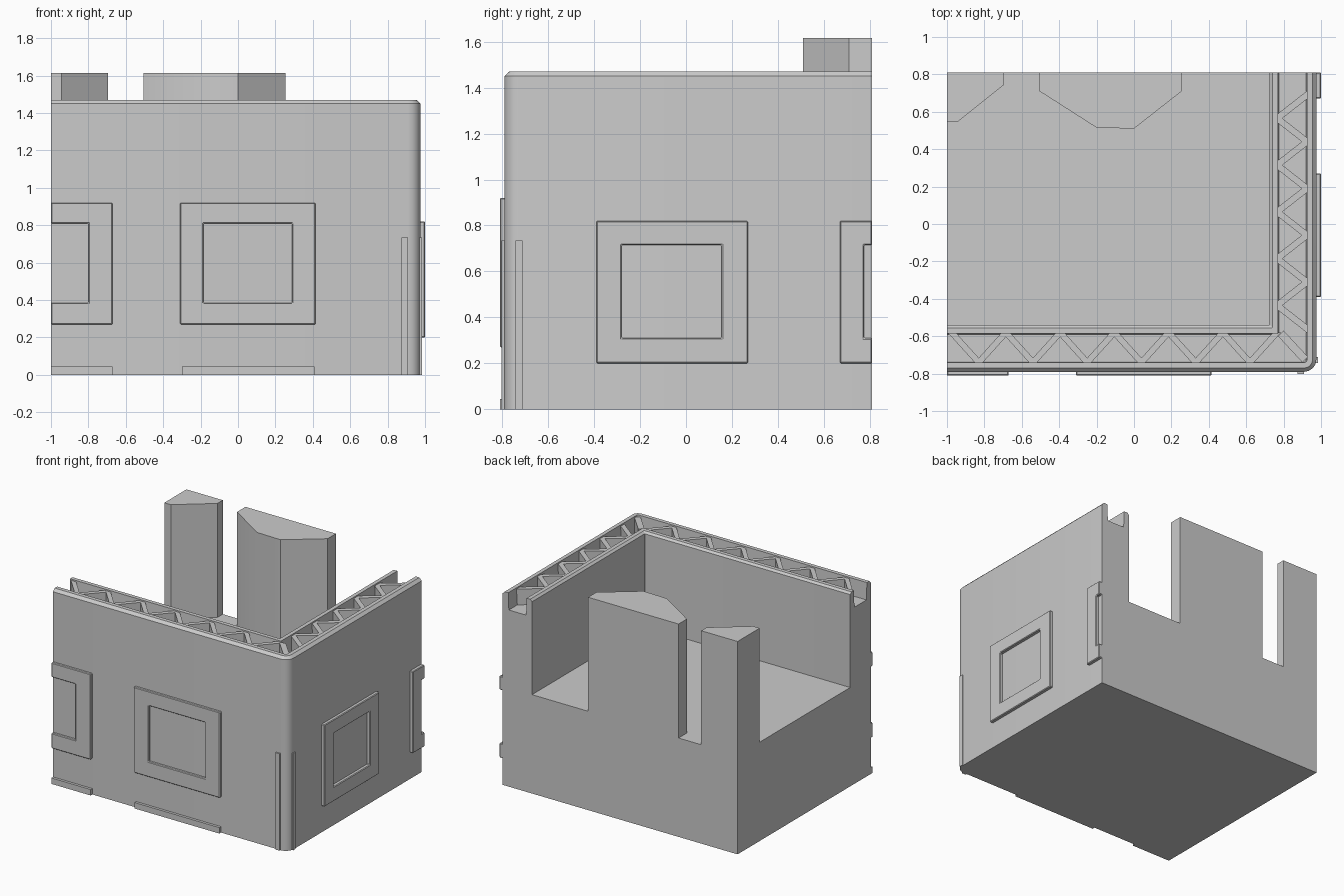
import bpy, bmesh, math

cube = bpy.data.objects.get("Cube")
if cube:
    bpy.data.objects.remove(cube, do_unlink=True)

grey = bpy.data.materials.new("plain grey")
grey.use_nodes = True
colour = (0.6, 0.6, 0.6, 1)
grey.diffuse_color = colour
grey.node_tree.nodes["Principled BSDF"].inputs["Base Color"].default_value = colour

LEFT, BACK = -1.0, 0.81          # flat cut sides
FRONT, RIGHT = -0.79, 0.975      # outer wall faces
FLOOR, RIM, CHANNEL = 0.75, 1.47, 1.34


def finish(name, bm, bevel=0, smooth=False):
    bmesh.ops.recalc_face_normals(bm, faces=bm.faces)
    mesh = bpy.data.meshes.new(name)
    bm.to_mesh(mesh)
    bm.free()
    mesh.materials.append(grey)
    obj = bpy.data.objects.new(name, mesh)
    bpy.context.collection.objects.link(obj)
    if bevel:
        mod = obj.modifiers.new("soft edge", "BEVEL")
        mod.width, mod.segments = bevel, 1
    if smooth:
        bpy.ops.object.select_all(action="DESELECT")
        obj.select_set(True)
        bpy.context.view_layer.objects.active = obj
        bpy.ops.object.shade_smooth_by_angle(angle=math.radians(35))
    return obj


def extrude(bm, vector):
    result = bmesh.ops.extrude_face_region(bm, geom=bm.faces[:], use_keep_orig=True)
    moved = [v for v in result["geom"] if isinstance(v, bmesh.types.BMVert)]
    bmesh.ops.translate(bm, verts=moved, vec=vector)


def prism(name, outline, low, high, smooth=False):
    bm = bmesh.new()
    bm.faces.new([bm.verts.new((x, y, low)) for x, y in outline])
    extrude(bm, (0, 0, high - low))
    return finish(name, bm, smooth=smooth)


# Building corner: wall section swept round the corner, closed by floor and cut faces
def wall_path(inset):
    r = max(0.065 - inset, 0.004)
    x, y = RIGHT - inset - r, FRONT + inset + r
    arc = [(x + r * math.sin(a), y - r * math.cos(a))
           for a in (math.pi / 8 * i for i in range(5))]
    return [(LEFT, FRONT + inset)] + arc + [(RIGHT - inset, BACK)]


section = [(0, 0), (0, RIM - 0.02), (0.02, RIM), (0.05, RIM), (0.055, CHANNEL),
           (0.2, CHANNEL), (0.205, RIM), (0.235, RIM), (0.25, RIM - 0.015), (0.25, FLOOR)]
bm = bmesh.new()
rows = [[bm.verts.new((x, y, z)) for x, y in wall_path(d)] for d, z in section]
for a, b in zip(rows, rows[1:]):
    for i in range(len(a) - 1):
        bm.faces.new((a[i], a[i + 1], b[i + 1], b[i]))
base = bm.verts.new((LEFT, BACK, 0))
inner = bm.verts.new((LEFT, BACK, FLOOR))
bm.faces.new(rows[0] + [base])
bm.faces.new(rows[-1] + [inner])
for end in (0, -1):
    bm.faces.new([row[end] for row in rows] + [inner, base])
finish("building_corner", bm, smooth=True)


# Zigzag ribs in the channel on top of the walls
def zigzag(name, points, along):
    bm = bmesh.new()
    w = 0.022
    du, dv = (w, 0) if along == "x" else (0, w)
    pairs = [(bm.verts.new((x - du, y - dv, CHANNEL - 0.01)),
              bm.verts.new((x + du, y + dv, CHANNEL - 0.01))) for x, y in points]
    for (a, b), (c, d) in zip(pairs, pairs[1:]):
        bm.faces.new((a, b, d, c))
    extrude(bm, (0, 0, RIM - CHANNEL))
    finish(name, bm)


near, far = FRONT + 0.05, FRONT + 0.21
zigzag("front_truss", [(LEFT + 0.025 + 0.145 * i, near if i % 2 else far)
                       for i in range(13)], "x")
near, far = RIGHT - 0.05, RIGHT - 0.21
zigzag("side_truss", [(far if i % 2 else near, 0.69 - 0.125 * i)
                      for i in range(-0, 11)], "y")
prism("corner_brace", [(0.77, -0.60), (0.80, -0.57), (0.93, -0.71), (0.90, -0.74)],
      CHANNEL - 0.01, RIM - 0.01)


# Raised window surrounds; a cut one is open on its cut side
def on_wall(side, u, z, out):
    return (u, FRONT - out, z) if side == "front" else (RIGHT + out, u, z)


def surround(name, side, outer, hole, cut=None):
    bm = bmesh.new()
    rings = [[bm.verts.new(on_wall(side, u, z, -0.01))
              for u, z in ((a, c), (b, c), (b, d), (a, d))]
             for a, b, c, d in (outer, hole)]
    o, h = rings
    for i in range(4):
        if i != cut:
            j = (i + 1) % 4
            bm.faces.new((o[i], o[j], h[j], h[i]))
    extrude(bm, (0, -0.03, 0) if side == "front" else (0.035, 0, 0))
    finish(name, bm, bevel=0.005)


surround("front_window", "front", (-0.31, 0.415, 0.27, 0.92), (-0.185, 0.29, 0.385, 0.81))
surround("front_cut_window", "front", (LEFT, -0.67, 0.27, 0.92),
         (LEFT, -0.80, 0.385, 0.81), cut=3)
surround("side_window", "side", (-0.39, 0.27, 0.20, 0.82), (-0.28, 0.155, 0.31, 0.715))
surround("side_cut_window", "side", (0.67, BACK, 0.20, 0.82),
         (0.775, BACK, 0.31, 0.715), cut=1)


# Sills at the foot of the front wall
def block(name, x0, x1, y0, y1, z0, z1):
    prism(name, [(x0, y0), (x1, y0), (x1, y1), (x0, y1)], z0, z1)


block("lower_sill", -0.30, 0.41, FRONT - 0.02, FRONT + 0.01, 0, 0.045)
block("lower_cut_sill", LEFT, -0.67, FRONT - 0.02, FRONT + 0.01, 0, 0.045)

# Thin upright strips beside the rounded corner
block("front_corner_strip", 0.875, 0.91, FRONT - 0.012, FRONT + 0.02, 0, 0.735)
block("side_corner_strip", RIGHT - 0.02, RIGHT + 0.008, -0.742, -0.712, 0, 0.735)

# Faceted columns sliced by the cut sides
prism("large_column", [(-0.505, BACK), (-0.505, 0.71), (-0.2, 0.515), (0, 0.51),
                       (0.255, 0.71), (0.255, BACK)], FLOOR, 1.615, smooth=True)
prism("small_column", [(LEFT, BACK), (LEFT, 0.545), (-0.945, 0.545), (-0.695, 0.745),
                       (-0.695, BACK)], FLOOR, 1.615, smooth=True)
